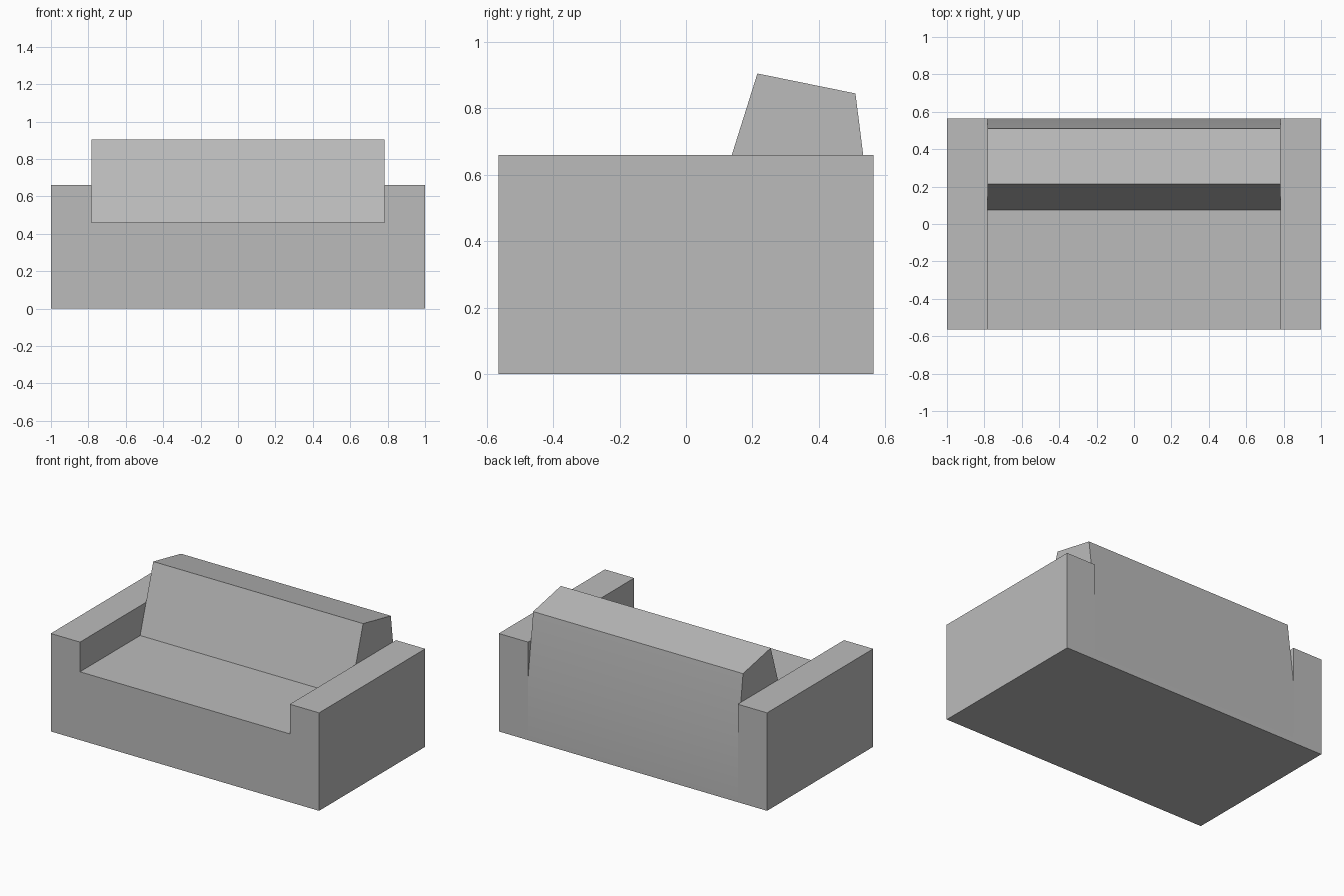
import bpy
import bmesh
import math
from mathutils import Vector

cube = bpy.data.objects.get("Cube")
if cube:
    bpy.data.objects.remove(cube, do_unlink=True)

HALF_SEAT = 0.782
DEPTH = 0.565
ARM_TOP = 0.66

# Single upholstery colour
grey = bpy.data.materials.new("grey_upholstery")
grey.use_nodes = True
colour = (0.5, 0.5, 0.5, 1)
grey.diffuse_color = colour
grey.node_tree.nodes["Principled BSDF"].inputs["Base Color"].default_value = colour


def extrude_profile(name, profile, x_min, x_max):
    """Sweep a closed side profile of (y, z) points along x."""
    bm = bmesh.new()
    face = bm.faces.new([bm.verts.new((x_min, y, z)) for y, z in profile])
    result = bmesh.ops.extrude_face_region(bm, geom=[face])
    moved = [v for v in result["geom"] if isinstance(v, bmesh.types.BMVert)]
    bmesh.ops.translate(bm, verts=moved, vec=Vector((x_max - x_min, 0, 0)))
    bmesh.ops.recalc_face_normals(bm, faces=bm.faces)
    mesh = bpy.data.meshes.new(name)
    bm.to_mesh(mesh)
    bm.free()
    mesh.materials.append(grey)
    obj = bpy.data.objects.new(name, mesh)
    bpy.context.collection.objects.link(obj)
    return obj


# Seat and leaning backrest in one piece
seat_profile = [
    (-DEPTH, 0), (-DEPTH, 0.46),
    (0.075, 0.46), (0.215, 0.905),
    (0.51, 0.845), (DEPTH, 0.41), (DEPTH, 0),
]
seat = extrude_profile("seat_and_backrest", seat_profile, -HALF_SEAT, HALF_SEAT)

# Gentle bend on the rear is smooth, all other edges stay sharp
bpy.ops.object.select_all(action='DESELECT')
seat.select_set(True)
bpy.context.view_layer.objects.active = seat
bpy.ops.object.shade_smooth_by_angle(angle=math.radians(30))

# Box armrests
arm_profile = [(-DEPTH, 0), (-DEPTH, ARM_TOP), (DEPTH, ARM_TOP), (DEPTH, 0)]
for name, x_min, x_max in (("right_armrest", -1, -HALF_SEAT),
                           ("left_armrest", HALF_SEAT, 1)):
    extrude_profile(name, arm_profile, x_min, x_max)
